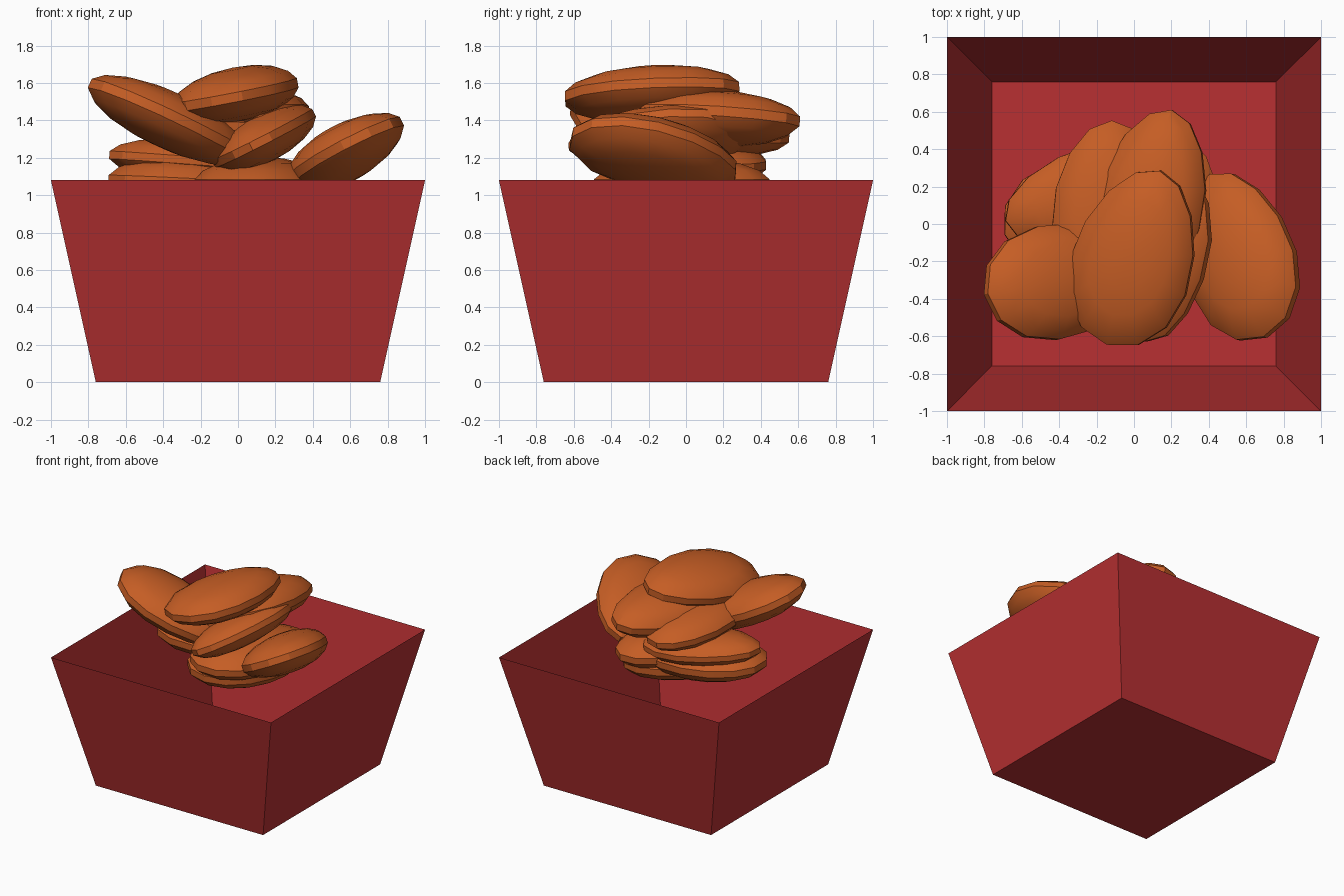
import bpy, bmesh
from mathutils import Vector, Matrix

if "Cube" in bpy.data.objects:
    bpy.data.objects.remove(bpy.data.objects["Cube"], do_unlink=True)


def make_material(name, rgb):
    mat = bpy.data.materials.new(name)
    mat.use_nodes = True
    mat.diffuse_color = (*rgb, 1)
    mat.node_tree.nodes["Principled BSDF"].inputs["Base Color"].default_value = (*rgb, 1)
    return mat


red = make_material("carton red", (0.48, 0.03, 0.032))
orange = make_material("crispy orange", (0.56, 0.11, 0.018))


def finish(bm, name, mat):
    mesh = bpy.data.meshes.new(name)
    bm.to_mesh(mesh)
    bm.free()
    mesh.materials.append(mat)
    obj = bpy.data.objects.new(name, mesh)
    bpy.context.collection.objects.link(obj)
    return obj


# Open carton: thin walls flaring towards the rim
HEIGHT, BASE = 1.08, 0.76
bm = bmesh.new()
bmesh.ops.create_cube(bm, size=2)
for v in bm.verts:
    if v.co.z < 0:
        v.co.x *= BASE
        v.co.y *= BASE
    v.co.z = HEIGHT if v.co.z > 0 else 0
lid = [f for f in bm.faces if f.normal.z > 0.9]
bmesh.ops.delete(bm, geom=lid, context="FACES_ONLY")
finish(bm, "carton", red)


# Nugget: flattened egg, narrow towards the axis direction, facing the normal
def nugget(name, centre, axis, normal, length=0.96, width=0.66, thick=0.29):
    along = Vector(axis).normalized()
    up = Vector(normal)
    up = (up - along * up.dot(along)).normalized()
    side = along.cross(up)
    turn = Matrix((side, along, up)).transposed().to_4x4()
    bm = bmesh.new()
    bmesh.ops.create_uvsphere(bm, u_segments=14, v_segments=9, radius=1)
    for v in bm.verts:
        taper = 1 - 0.15 * v.co.y
        v.co = Vector((v.co.x * taper * width, v.co.y * length, v.co.z * thick)) / 2
    bm.transform(Matrix.Translation(centre) @ turn)
    obj = finish(bm, name, orange)
    bpy.ops.object.select_all(action="DESELECT")
    obj.select_set(True)
    bpy.context.view_layer.objects.active = obj
    bpy.ops.object.shade_smooth_by_angle(angle=0.5)


# Bottom of the pile
nugget("bottom_nugget", (0.08, -0.02, 0.96), (0.5, 0.8, 0), (0, 0, 1), 0.9)
nugget("low_cross_nugget", (-0.24, 0.08, 1.06), (1, 0.3, -0.05), (0, 0, 1), 0.96, 0.6)
nugget("low_centre_nugget", (0.13, -0.02, 1.06), (0.3, 0.9, 0), (0, 0, 1), 1.0)
nugget("left_low_nugget", (-0.24, 0.13, 1.18), (-1, -0.25, 0.08), (0, 0, 1), 0.94, 0.56, 0.24)
# Middle of the pile
nugget("side_nugget", (0.56, -0.17, 1.22), (-0.28, 0.85, -0.23), (-0.45, 0.1, 0.9), 0.96, 0.64, 0.3)
nugget("front_nugget", (0.13, -0.15, 1.3), (-0.12, -0.95, -0.08), (-0.45, 0, 0.9), 0.98, 0.6, 0.26)
nugget("back_left_nugget", (-0.12, 0.09, 1.34), (0, 1, -0.08), (0.05, 0, 1), 0.94, 0.64, 0.26)
nugget("raised_nugget", (-0.37, -0.3, 1.4), (0.85, 0.15, -0.4), (0.4, 0.1, 0.9), 0.96, 0.62, 0.3)
# Top of the pile
nugget("back_nugget", (0.09, 0.14, 1.41), (0.22, 0.9, -0.03), (-0.15, 0.05, 1), 0.98, 0.6, 0.3)
nugget("top_nugget", (0.0, -0.18, 1.54), (0.28, 0.92, 0.08), (-0.18, 0, 1), 0.99, 0.66, 0.29)
